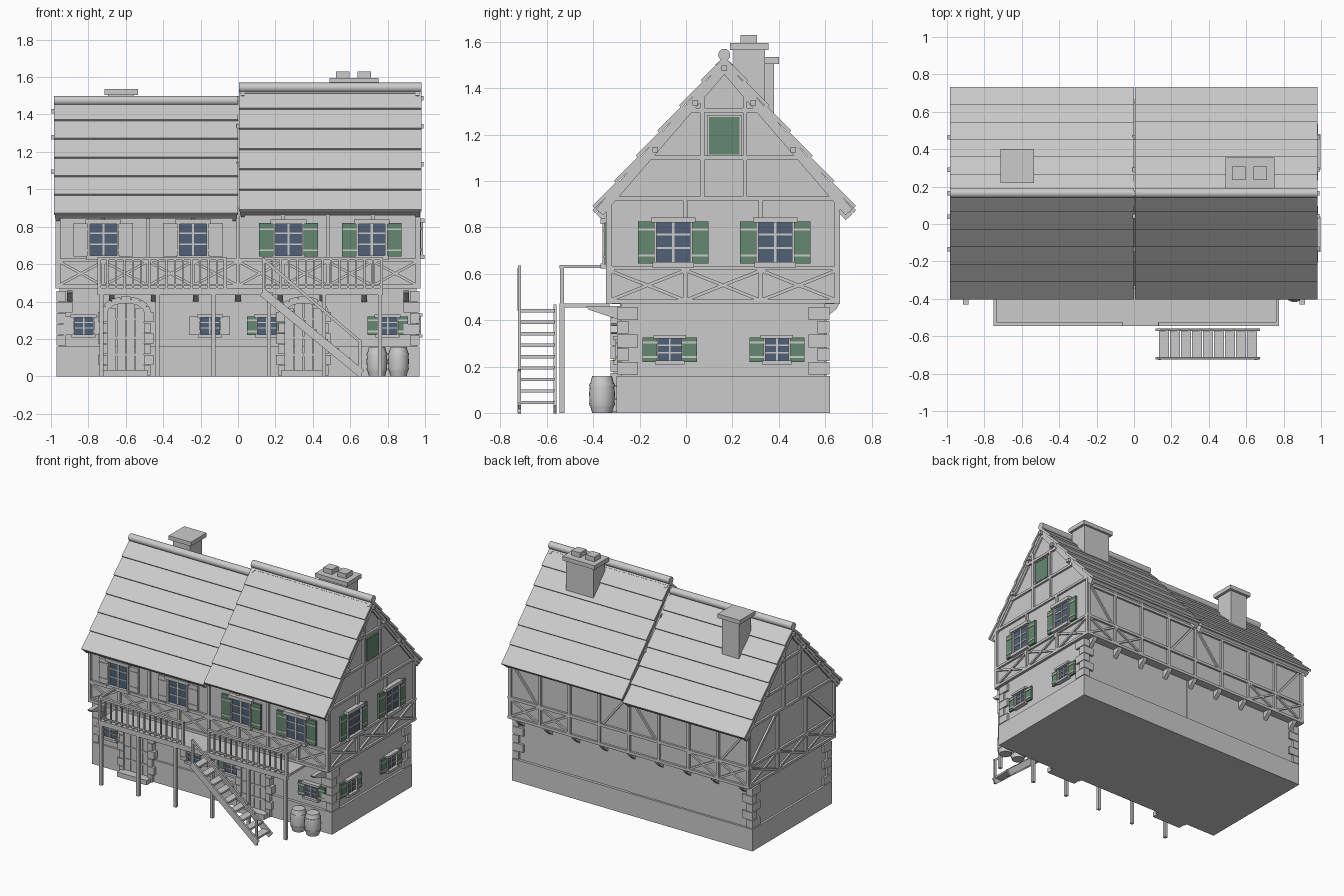
import bpy, bmesh, math
from mathutils import Vector, Matrix

if "Cube" in bpy.data.objects:
    bpy.data.objects.remove(bpy.data.objects["Cube"], do_unlink=True)


def material(name, rgb):
    m = bpy.data.materials.new(name)
    m.use_nodes = True
    m.diffuse_color = (*rgb, 1)
    m.node_tree.nodes["Principled BSDF"].inputs["Base Color"].default_value = (*rgb, 1)
    return m


GREY = material("light_grey", (0.6, 0.6, 0.6))
GREEN = material("shutter_green", (0.13, 0.25, 0.16))
BLUE = material("window_blue", (0.08, 0.12, 0.18))
parts = {}


def mesh_of(part, mat=GREY):
    if part not in parts:
        parts[part] = (bmesh.new(), mat)
    return parts[part][0]


def solid(part, origin, ex, ey, ez, mat=GREY):
    """Box centred on origin with the given full edge vectors."""
    rot = Matrix((ex, ey, ez)).transposed().to_4x4()
    if rot.determinant() < 0:
        rot = Matrix((-ex, ey, ez)).transposed().to_4x4()
    bmesh.ops.create_cube(mesh_of(part, mat), size=1, matrix=Matrix.Translation(origin) @ rot)


def box(part, a, b, mat=GREY):
    a, b = Vector(a), Vector(b)
    d = b - a
    solid(part, (a + b) / 2, Vector((abs(d.x), 0, 0)), Vector((0, abs(d.y), 0)), Vector((0, 0, abs(d.z))), mat)


def bar(part, p, q, width, depth, normal, mat=GREY):
    p, q, n = Vector(p), Vector(q), Vector(normal)
    axis = q - p
    side = axis.cross(n).normalized()
    out = side.cross(axis).normalized()
    solid(part, (p + q) / 2, axis, side * width, out * depth, mat)


def prism(part, outline, x0, x1):
    """Extrude a (y, z) outline along x."""
    bm = mesh_of(part)
    face = bm.faces.new([bm.verts.new((x0, y, z)) for y, z in outline])
    ext = bmesh.ops.extrude_face_region(bm, geom=[face])["geom"]
    bmesh.ops.translate(bm, vec=(x1 - x0, 0, 0), verts=[v for v in ext if isinstance(v, bmesh.types.BMVert)])


# Each wall side maps (along, outward, height) to model space
SIDES = {"front": lambda u, w, z: (u, -w, z), "back": lambda u, w, z: (u, w, z),
         "right": lambda u, w, z: (w, u, z), "left": lambda u, w, z: (-w, u, z)}


def wall_box(side, part, u0, u1, w0, w1, z0, z1, mat=GREY):
    f = SIDES[side]
    box(part, f(u0, w0, z0), f(u1, w1, z1), mat)


def timber(side, w, u0, z0, u1, z1, width=0.02):
    f = SIDES[side]
    bar(side + "_timber_frame", f(u0, w, z0), f(u1, w, z1), width, 0.02, f(0, 1, 0))


def cross(side, w, u0, u1, z0, z1):
    timber(side, w, u0, z0, u1, z1, 0.014)
    timber(side, w - 0.002, u0, z1, u1, z0, 0.014)


def window(side, w, u, z0, z1, half, shutter, green):
    wall_box(side, "window_glass", u - half, u + half, w, w + 0.012, z0, z1, BLUE)
    t = half * 0.16
    for s in (-1, 1):
        wall_box(side, "window_frames", u + s * half, u + s * (half + t), w, w + 0.026, z0 - t, z1 + t)
        a, b = u + s * (half + t), u + s * (half + t + shutter)
        name = "green_shutters" if green else "plain_shutters"
        wall_box(side, name, a, b, w, w + 0.016, z0 - 0.005, z1 + 0.005, GREEN if green else GREY)
        for k in (0.17, 0.83):
            z = z0 + (z1 - z0) * k
            wall_box(side, "shutter_battens", a, b, w + 0.014, w + 0.02, z - 0.005, z + 0.005)
    for z, e in ((z0 - t, 0.006), (z1 + t, 0.012)):
        wall_box(side, "window_frames", u - half - t - e, u + half + t + e, w, w + 0.034, z - t, z + t)
    wall_box(side, "window_bars", u - t / 2, u + t / 2, w, w + 0.018, z0, z1)
    for k in (0.36, 0.7):
        z = z0 + (z1 - z0) * k
        wall_box(side, "window_bars", u - half, u + half, w, w + 0.016, z - t / 3, z + t / 3)


# Stone ground floor with plinth and corner stones
RIDGE_Y = 0.165
box("plinth", (-0.97, -0.30, 0), (0.97, 0.62, 0.16))
box("ground_floor", (-0.955, -0.285, 0.15), (0.03, 0.605, 0.48))
box("ground_floor", (0.03, -0.28, 0.15), (0.955, 0.60, 0.48))
for sx in (-1, 1):
    for y, inward in ((-0.298, 1), (0.618, -1)):
        for i in range(5):
            long_x, long_y = (0.085, 0.05) if i % 2 else (0.05, 0.09)
            z = 0.165 + i * 0.059
            box("corner_stones", (sx * 0.97, y, z), (sx * (0.97 - long_x), y + inward * long_y, z + 0.055))

# Half-timbered upper walls with gables, one prism per house half
for x0, x1, eave, peak in ((-0.96, 0.0, 0.885, 1.41), (0.0, 0.96, 0.90, 1.475)):
    prism("upper_walls", [(-0.33, 0.47), (0.65, 0.47), (0.65, eave), (RIDGE_Y, peak), (-0.33, eave)], x0, x1)

# Long wall timbers
xs = [-0.96 + 0.24 * i for i in range(9)]
for side, w in (("front", 0.335), ("back", 0.655)):
    for i, x in enumerate(xs):
        timber(side, w, x, 0.47, x, 0.90)
        if i < 8 and (side == "front" or i in (0, 1, 6, 7)):
            cross(side, w - 0.002, x, xs[i + 1], 0.485, 0.615)
    for z in (0.48, 0.62, 0.87):
        timber(side, w, -0.97, z, 0.97, z)
for i in (0, 3, 4, 7):
    d = 0.02 if i % 4 else 0.22
    timber("back", 0.652, xs[i] + d, 0.62, xs[i] + 0.24 - d, 0.87, 0.014)

# Gable timbers
ys = (-0.33, -0.003, 0.323, 0.65)
for side, drop in (("right", 0), ("left", 0.05)):
    w = 0.965
    for y in ys:
        timber(side, w, y, 0.47, y, 0.92 - drop * 0.5)
    for a, b in zip(ys, ys[1:]):
        cross(side, w - 0.002, a, b, 0.485, 0.615)
    for z, half in ((0.48, 0.5), (0.625, 0.5), (0.925 - drop * 0.3, 0.5),
                    (1.10 - drop * 0.6, 0.325), (1.305 - drop, 0.155)):
        timber(side, w, RIDGE_Y - half, z, RIDGE_Y + half, z, 0.018)
    for y in (0.07, 0.255):
        timber(side, w, y, 0.92, y, 1.37 - drop, 0.018)
for a, b in ((-0.32, -0.02), (0.64, 0.34)):
    timber("left", 0.963, a, 0.625, b, 0.9)

# Roofs: overlapping tile rows, ridge roll, barge boards and purlins
for x0, x1, ez, rz, mid in ((-0.985, 0.0, 0.865, 1.465, -0.5), (0.005, 0.98, 0.885, 1.535, 0.5)):
    for s, ye in ((-1, -0.395), (1, 0.725)):
        eave, ridge = Vector((0, ye, ez)), Vector((0, RIDGE_Y, rz))
        run = ridge - eave
        up = Vector((0, -run.z * (1 if run.y > 0 else -1), abs(run.y))).normalized()
        for i in range(6):
            a = eave + run * (i / 6) + up * 0.004
            b = eave + run * min(1, (i + 1.1) / 6) - up * 0.008
            a.x = b.x = (x0 + x1) / 2
            bar("roof_tiles", a, b, x1 - x0, 0.016, up)
        a, b = eave - up * 0.02, ridge - up * 0.02
        a.x = b.x = (x0 + x1) / 2
        bar("roof_boards", a, b, x1 - x0 - 0.012, 0.022, up)
        for xe in (x0 + 0.02, x1 - 0.02):
            a, b = eave - up * 0.035, ridge - up * 0.035
            a.x = b.x = xe
            bar("barge_boards", a, b, 0.02, 0.03, up)
        for k in (0.42, 0.73):
            c = eave + run * k - up * 0.035
            box("purlins", (x0 - 0.012, c.y - 0.012, c.z - 0.012), (x1 + 0.012, c.y + 0.012, c.z + 0.012))
    box("purlins", (x0 - 0.012, RIDGE_Y - 0.012, rz - 0.06), (x1 + 0.012, RIDGE_Y + 0.012, rz - 0.036))
    bmesh.ops.create_cone(mesh_of("ridge_rolls"), cap_ends=True, segments=16, radius1=0.026, radius2=0.026,
                          depth=x1 - x0, matrix=Matrix.Translation(((x0 + x1) / 2, RIDGE_Y, rz + 0.009))
                          @ Matrix.Rotation(math.pi / 2, 4, "Y"))

# Chimneys
box("chimneys", (0.51, 0.205, 1.2), (0.73, 0.34, 1.57))
box("chimneys", (0.49, 0.19, 1.565), (0.75, 0.355, 1.595))
for x in (0.525, 0.64):
    box("chimney_pots", (x, 0.235, 1.595), (x + 0.07, 0.307, 1.63))
box("chimneys", (-0.695, 0.24, 1.1), (-0.555, 0.38, 1.51))
box("chimneys", (-0.715, 0.22, 1.505), (-0.535, 0.40, 1.535))

# Windows and shutters
for x, green in ((-0.72, False), (-0.24, False), (0.27, True), (0.715, True)):
    window("front", 0.335, x, 0.645, 0.815, 0.072, 0.075, green)
for x, green in ((-0.825, False), (-0.15, False), (0.155, True), (0.80, True)):
    window("front", 0.28, x, 0.225, 0.315, 0.05, 0.05, green)
for y in (-0.055, 0.385):
    window("right", 0.963, y, 0.65, 0.82, 0.072, 0.068, True)
for y in (-0.07, 0.392):
    window("right", 0.953, y, 0.225, 0.32, 0.05, 0.06, True)
wall_box("right", "attic_frame", 0.09, 0.24, 0.95, 0.968, 1.105, 1.285)
wall_box("right", "attic_shutter", 0.10, 0.23, 0.95, 0.974, 1.115, 1.275, GREEN)

# Arched plank doors with stone surrounds and doorsteps
for cx in (-0.6, 0.35):
    for i in range(4):
        x = cx - 0.1 + i * 0.05
        top = 0.39 if i in (1, 2) else 0.365
        wall_box("front", "door_planks", x + 0.002, x + 0.048, 0.28, 0.312, 0.03, top)
    for z in (0.11, 0.2, 0.3):
        wall_box("front", "door_hinges", cx - 0.09, cx + 0.09, 0.31, 0.317, z, z + 0.012)
    for s in (-1, 1):
        for i in range(6):
            wide = 0.05 if i % 2 else 0.035
            wall_box("front", "door_stones", cx + s * 0.098, cx + s * (0.098 + wide), 0.28, 0.325,
                     0.005 + i * 0.057, 0.058 + i * 0.057)
    arc = [(cx + 0.118 * math.cos(t), 0.34 + 0.07 * math.sin(t)) for t in (math.pi * k / 7 for k in range(8))]
    for (xa, za), (xb, zb) in zip(arc, arc[1:]):
        bar("door_stones", (xa, -0.303, za), (xb, -0.303, zb), 0.036, 0.045, (0, 1, 0))
    box("doorsteps", (cx - 0.12, -0.37, 0), (cx + 0.12, -0.28, 0.035))

# Joist ends and sloped brackets under the overhang
for i in range(9):
    x = -0.9 + i * 0.225
    prism("brackets", [(0.59, 0.47), (0.66, 0.47), (0.65, 0.45), (0.59, 0.40)], x - 0.015, x + 0.015)
    prism("brackets", [(-0.27, 0.46), (-0.43, 0.46), (-0.42, 0.445), (-0.27, 0.395)], x - 0.015, x + 0.015)

# Balcony on posts
box("balcony_deck", (-0.75, -0.545, 0.455), (0.775, -0.33, 0.472))
box("balcony_beam", (-0.75, -0.545, 0.435), (0.775, -0.525, 0.457))
for x in (-0.73, -0.43, -0.13, 0.165, 0.46, 0.76):
    box("balcony_posts", (x - 0.011, -0.545, 0), (x + 0.011, -0.523, 0.46))
for x0, x1 in ((-0.75, -0.06), (0.13, 0.775)):
    box("balcony_rails", (x0, -0.545, 0.622), (x1, -0.525, 0.638))
    box("balcony_rails", (x0, -0.54, 0.485), (x1, -0.53, 0.495))
    n = round((x1 - x0) / 0.046)
    for i in range(n + 1):
        x = x0 + 0.008 + (x1 - x0 - 0.016) * i / n
        r = 0.009 if i in (0, n) else 0.005
        box("balusters", (x - r, -0.535 - r, 0.47), (x + r, -0.535 + r, 0.625))
for x in (-0.742, 0.767):
    box("balcony_rails", (x - 0.008, -0.54, 0.625), (x + 0.008, -0.33, 0.638))

# Side stair with one handrail
for y in (-0.565, -0.718):
    bar("stair_stringers", (0.13, y, 0.45), (0.66, y, 0.015), 0.045, 0.014, (0, 1, 0))
for i in range(9):
    k = (i + 0.5) / 9
    x, z = 0.13 + 0.53 * k, 0.465 - 0.445 * k
    box("stair_treads", (x - 0.027, -0.715, z - 0.007), (x + 0.027, -0.567, z + 0.007))
bar("stair_handrail", (0.13, -0.718, 0.63), (0.66, -0.718, 0.18), 0.016, 0.014, (0, 1, 0))
for x, z in ((0.137, 0.44), (0.653, 0.0)):
    box("stair_handrail", (x - 0.008, -0.726, z), (x + 0.008, -0.711, z + 0.188))

# Bulging barrels with hoops
for cx in (0.743, 0.858):
    bm = mesh_of("barrels")
    profile = ((0, 0.043), (0.03, 0.051), (0.03, 0.054), (0.042, 0.056), (0.042, 0.053), (0.08, 0.056),
               (0.115, 0.053), (0.115, 0.056), (0.127, 0.054), (0.127, 0.051), (0.158, 0.043))
    rings = [[bm.verts.new((cx + r * math.cos(a), -0.362 + r * math.sin(a), z))
              for a in (math.tau * k / 20 for k in range(20))] for z, r in profile]
    for lo, hi in zip(rings, rings[1:]):
        for k in range(20):
            bm.faces.new((lo[k - 1], lo[k], hi[k], hi[k - 1]))
    bm.faces.new(rings[0])
    bm.faces.new(rings[-1])

# Turn every collected part into an object
for name, (bm, mat) in parts.items():
    bmesh.ops.recalc_face_normals(bm, faces=bm.faces)
    mesh = bpy.data.meshes.new(name)
    bm.to_mesh(mesh)
    bm.free()
    mesh.materials.append(mat)
    obj = bpy.data.objects.new(name, mesh)
    bpy.context.collection.objects.link(obj)
    if name in ("barrels", "ridge_rolls"):
        bpy.context.view_layer.objects.active = obj
        obj.select_set(True)
        bpy.ops.object.shade_smooth_by_angle()
        obj.select_set(False)
